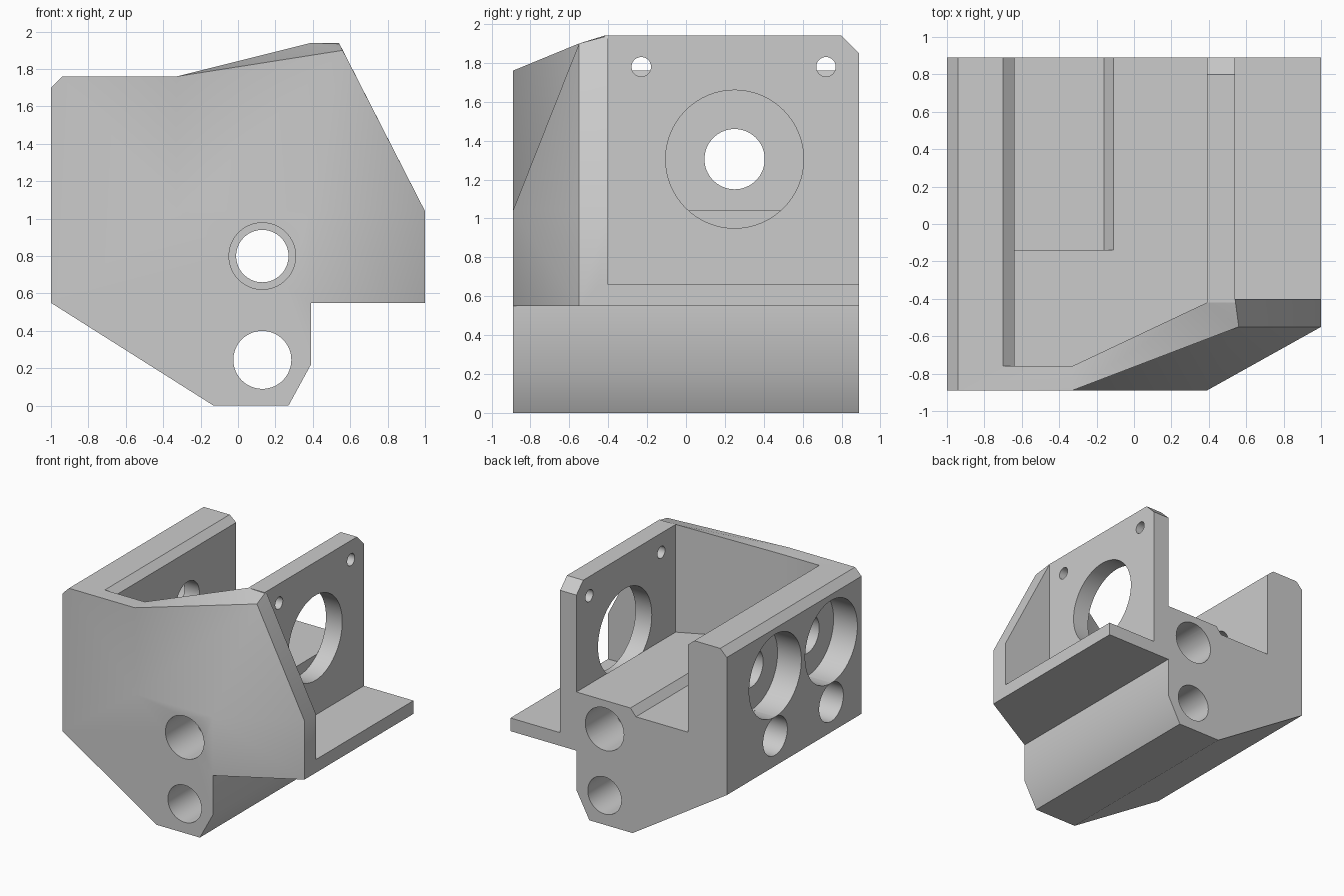
import bpy, bmesh, math
from mathutils import Matrix

cube = bpy.data.objects.get("Cube")
if cube:
    bpy.data.objects.remove(cube, do_unlink=True)

mat = bpy.data.materials.new("plain grey")
mat.use_nodes = True
GREY = (0.6, 0.6, 0.6, 1)
mat.diffuse_color = GREY
mat.node_tree.nodes["Principled BSDF"].inputs["Base Color"].default_value = GREY

BACK, FRONT = 0.89, -0.89


def finish(name, bm):
    bmesh.ops.recalc_face_normals(bm, faces=bm.faces)
    me = bpy.data.meshes.new(name)
    bm.to_mesh(me)
    bm.free()
    me.materials.append(mat)
    ob = bpy.data.objects.new(name, me)
    bpy.context.collection.objects.link(ob)
    return ob


def prism(name, profile, lo, hi, axis="y"):
    """Extrude a profile along y (points are x, z) or x (points are y, z)."""
    bm = bmesh.new()
    place = (lambda p: (p[0], lo, p[1])) if axis == "y" else (lambda p: (lo, p[0], p[1]))
    face = bm.faces.new([bm.verts.new(place(p)) for p in profile])
    ext = bmesh.ops.extrude_face_region(bm, geom=[face])
    step = (0, hi - lo, 0) if axis == "y" else (hi - lo, 0, 0)
    bmesh.ops.translate(bm, vec=step, verts=[v for v in ext["geom"] if isinstance(v, bmesh.types.BMVert)])
    return finish(name, bm)


def hull(name, points):
    bm = bmesh.new()
    for p in points:
        bm.verts.new(p)
    bmesh.ops.convex_hull(bm, input=bm.verts)
    bmesh.ops.dissolve_limit(bm, angle_limit=0.005, verts=bm.verts, edges=bm.edges)
    return finish(name, bm)


def rod(axis, a, b, r, lo, hi):
    """Round cutter along x (a, b = y, z) or y (a, b = x, z)."""
    bm = bmesh.new()
    bmesh.ops.create_cone(bm, cap_ends=True, segments=64, radius1=r, radius2=r, depth=hi - lo)
    mid = (lo + hi) / 2
    if axis == "x":
        m = Matrix.Translation((mid, a, b)) @ Matrix.Rotation(math.pi / 2, 4, "Y")
    else:
        m = Matrix.Translation((a, mid, b)) @ Matrix.Rotation(math.pi / 2, 4, "X")
    bmesh.ops.transform(bm, matrix=m, verts=bm.verts)
    return finish("bore_cutter", bm)


def combine(target, other, op):
    mod = target.modifiers.new("bool", "BOOLEAN")
    mod.operation, mod.solver, mod.object = op, "EXACT", other
    bpy.context.view_layer.objects.active = target
    bpy.ops.object.modifier_apply(modifier=mod.name)
    bpy.data.objects.remove(other, do_unlink=True)


# Main block with the side wall
body = prism("bracket_body", [(-1, .55), (-.13, 0), (.27, 0), (.39, .22), (.39, 1.04),
                              (-.33, 1.04), (-.33, 1.76), (-.94, 1.76), (-1, 1.70)], FRONT, BACK)

# Pocket behind the front wall, and the shallow floor recess
pocket = prism("pocket_cutter", [(-.64, 1.04), (-.64, 1.71), (-.76, 1.81), (0, 1.81), (0, 1.04)], -.76, 1)
recess = prism("recess_cutter", [(-.64, .98), (-.16, .98), (-.06, 1.10), (-.64, 1.10)], -.14, 1)
combine(body, pocket, "DIFFERENCE")
combine(body, recess, "DIFFERENCE")

# Angled front wall
peak, rear_peak = (.56, -.55, 1.90), (.54, -.40, 1.94)
panel = hull("front_panel", [
    (-.33, FRONT, 1.76), (-.33, -.76, 1.76), (.39, -.42, 1.94), rear_peak, peak,
    (-.33, FRONT, 1.04), (-.33, -.76, 1.04), (.39, -.42, 1.04), (.54, -.40, 1.04), (.56, -.55, 1.04)])

# Sloped corner and triangular gusset
gusset = hull("corner_gusset", [
    (-.33, FRONT, 1.04), (.39, FRONT, 1.04), (.39, FRONT, .55), peak, rear_peak, (.39, -.40, .55)]
    + [(1, y, z) for y in (-.55, -.40) for z in (.55, 1.04)])

# Mounting wall with its large opening and two screw holes
wall = prism("mounting_wall", [(-.42, .55), (BACK, .55), (BACK, 1.85), (.80, 1.94), (-.42, 1.94)],
             .39, .54, "x")
for y, z, r in ((.25, 1.305, .355), (-.23, 1.78, .05), (.72, 1.78, .05)):
    combine(wall, rod("x", y, z, r, .2, .8), "DIFFERENCE")

# Flange ledge
flange = prism("flange", [(.30, .55), (1, .55), (1, .66), (.30, .66)], -.45, BACK)

for part in (panel, gusset, wall, flange):
    combine(body, part, "UNION")

# Rod bores from front to back, the upper one wider at both ends
bores = [rod("y", .13, .245, .155, -1, 1), rod("y", .13, .80, .14, -1, 1),
         rod("y", .13, .80, .178, -1, -.5), rod("y", .13, .80, .178, .5, 1)]

# Stepped side bores and the blind holes beneath them
for y in (.25, -.49):
    bores += [rod("x", y, 1.305, .345, -1.2, -.78), rod("x", y, 1.305, .155, -.9, -.5),
              rod("x", y, .80, .16, -1.2, -.3)]
for cutter in bores:
    combine(body, cutter, "DIFFERENCE")

# Smooth bores, crisp edges
bpy.ops.object.select_all(action="DESELECT")
body.select_set(True)
bpy.context.view_layer.objects.active = body
bpy.ops.object.shade_smooth_by_angle(angle=math.radians(30))
